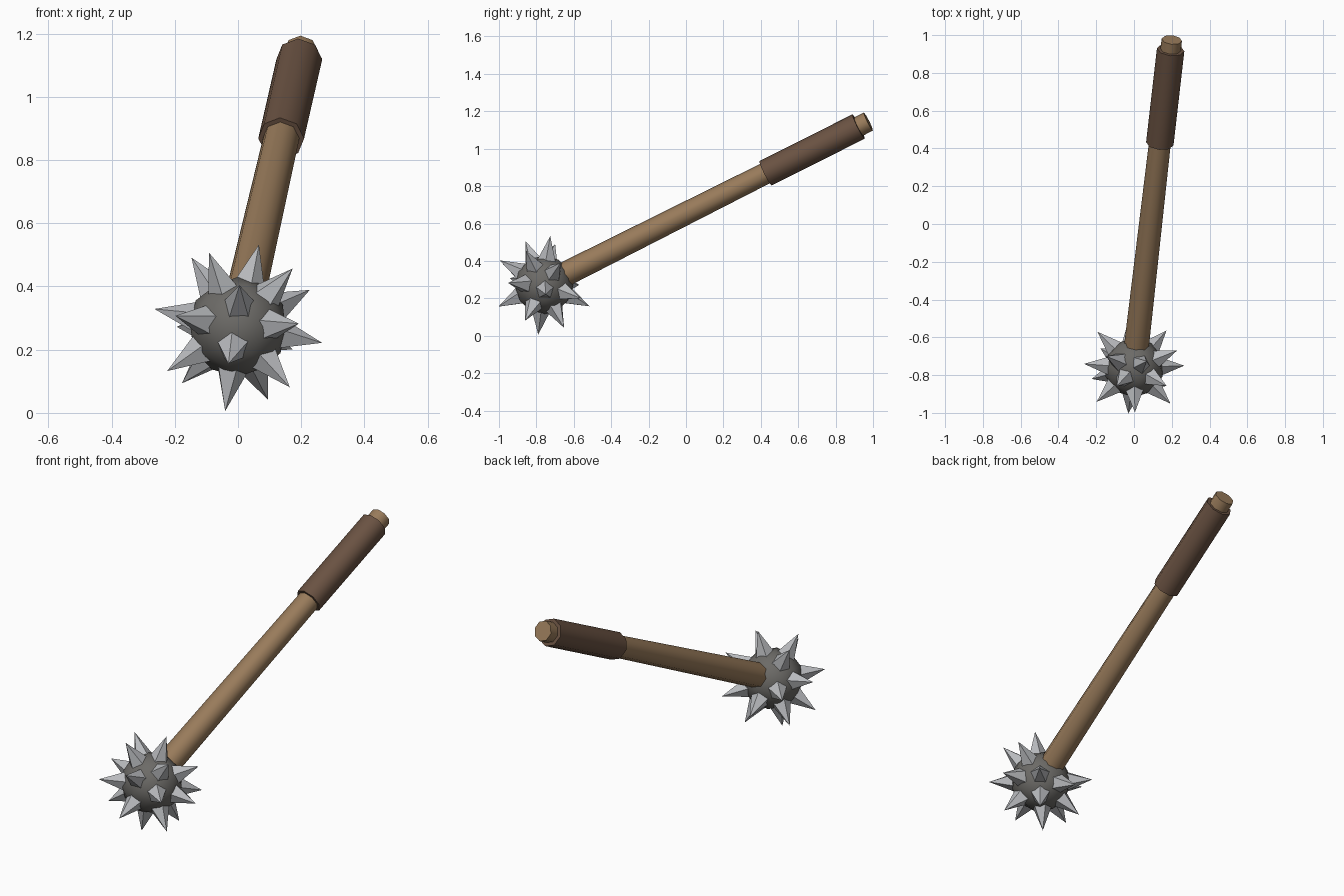
import bpy, math
from mathutils import Vector

if "Cube" in bpy.data.objects:
    bpy.data.objects.remove(bpy.data.objects["Cube"], do_unlink=True)


def material(name, rgb):
    m = bpy.data.materials.new(name)
    m.use_nodes = True
    m.diffuse_color = (*rgb, 1)
    m.node_tree.nodes["Principled BSDF"].inputs["Base Color"].default_value = (*rgb, 1)
    return m


WOOD = material("wood", (0.32, 0.2, 0.105))
LEATHER = material("leather", (0.145, 0.085, 0.055))
IRON = material("dark iron", (0.15, 0.145, 0.135))
STEEL = material("steel", (0.48, 0.49, 0.51))

HEAD = Vector((0, -0.76, 0.272))
END = Vector((0.2, 0.975, 1.145))
AXIS = (END - HEAD).normalized()


def finish(name, mat, smooth_angle=None):
    ob = bpy.context.object
    ob.name = name
    ob.data.materials.append(mat)
    if smooth_angle:
        bpy.ops.object.shade_smooth_by_angle(angle=math.radians(smooth_angle))
    return ob


def rod(name, mat, start, stop, r1, r2, sides, smooth_angle=None):
    """Tapered prism between two points."""
    d = stop - start
    bpy.ops.mesh.primitive_cone_add(
        vertices=sides, radius1=r1, radius2=r2, depth=d.length,
        location=(start + stop) / 2, rotation=d.to_track_quat('Z', 'Y').to_euler())
    return finish(name, mat, smooth_angle)


# Shaft and grip
rod("shaft", WOOD, HEAD + AXIS * 0.1, END, 0.066, 0.054, 8, 50)
rod("grip", LEATHER, HEAD.lerp(END, 0.683), HEAD.lerp(END, 0.97), 0.073, 0.073, 8, 50)

# Ball head
bpy.ops.mesh.primitive_ico_sphere_add(subdivisions=2, radius=0.158, location=HEAD)
finish("ball_head", IRON, 50)

# Spikes, as directions from the ball centre
directions = [
    (-.27, .02, .058), (-.147, .06, .219), (-.093, -.1, .238), (.068, .035, .267),
    (.172, -.097, .184), (.229, .09, .118), (.264, .01, -.05), (.175, .2, -.072),
    (.163, -.1, -.19), (.093, .107, -.227), (-.04, -.03, -.262), (-.176, .1, -.177),
    (-.223, -.06, -.139), (.005, -.24, .133), (-.03, -.24, -.115), (-.198, .194, 0),
    (-.198, -.182, .035), (.187, -.185, .01), (-.03, .24, -.113),
]
for i, d in enumerate(directions):
    v = Vector(d).normalized()
    rod(f"spike_{i + 1}", STEEL, HEAD + v * 0.135, HEAD + v * 0.271, 0.053, 0, 5)
